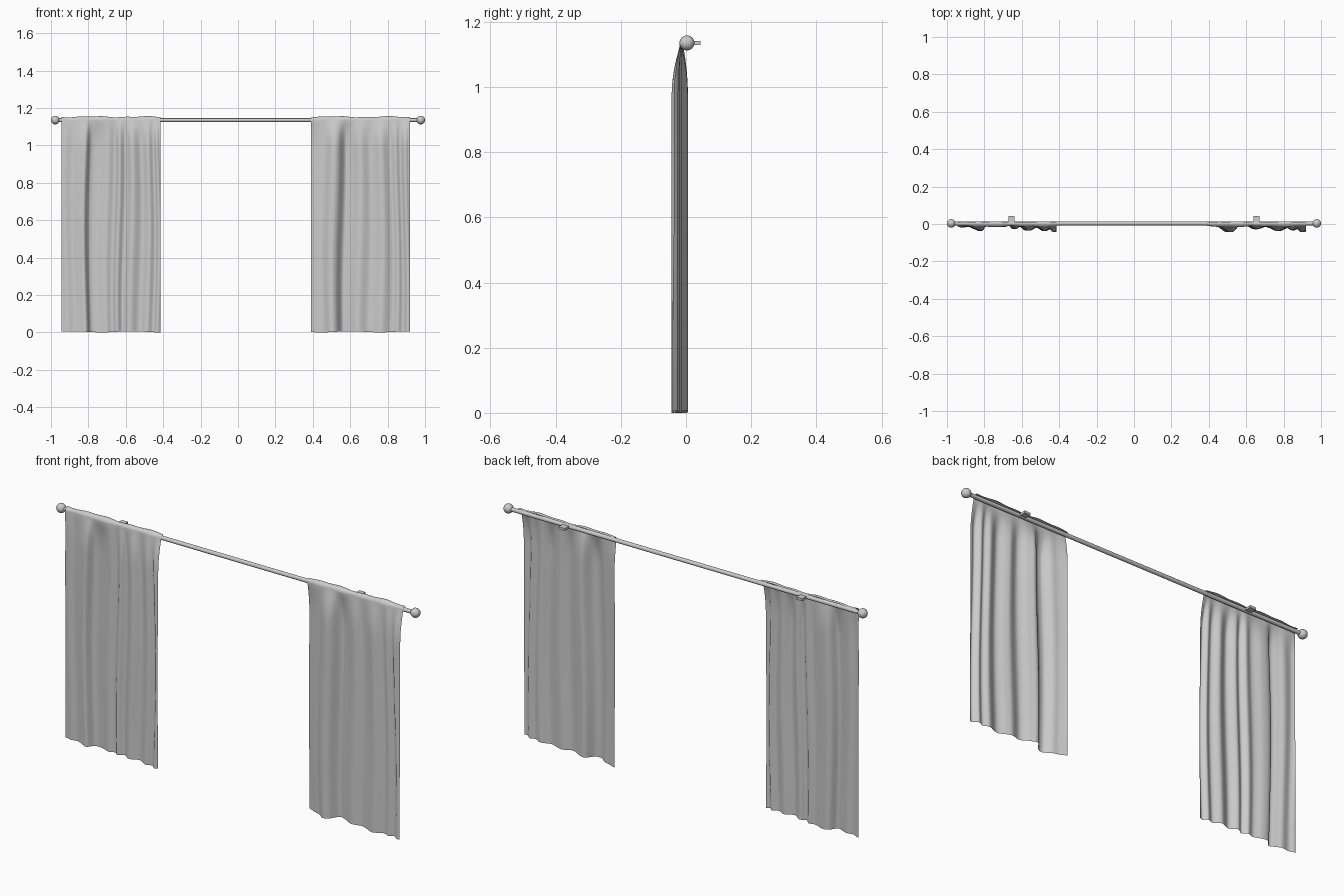
import bpy, bmesh, math
from mathutils import Vector

if "Cube" in bpy.data.objects:
    bpy.data.objects.remove(bpy.data.objects["Cube"])

ROD_Y, ROD_Z, ROD_R = 0.003, 1.135, 0.010


def smooth(obj, angle=40):
    bpy.ops.object.select_all(action='DESELECT')
    obj.select_set(True)
    bpy.context.view_layer.objects.active = obj
    bpy.ops.object.shade_smooth_by_angle(angle=math.radians(angle))


def fold(profile, x):
    """Smooth (Catmull-Rom) depth of the pleats at x."""
    x = min(max(x, profile[0][0]), profile[-1][0])
    i = max(k for k in range(len(profile) - 1) if profile[k][0] <= x)
    p = [profile[min(max(k, 0), len(profile) - 1)] for k in range(i - 1, i + 3)]
    t = (x - p[1][0]) / (p[2][0] - p[1][0])
    m1 = (p[2][1] - p[0][1]) / (p[2][0] - p[0][0]) * (p[2][0] - p[1][0])
    m2 = (p[3][1] - p[1][1]) / (p[3][0] - p[1][0]) * (p[2][0] - p[1][0])
    return ((2*t**3 - 3*t*t + 1) * p[1][1] + (t**3 - 2*t*t + t) * m1
            + (3*t*t - 2*t**3) * p[2][1] + (t**3 - t*t) * m2)


def curtain(name, profile, phase):
    x0, x1 = profile[0][0], profile[-1][0]
    cols, hang, arc = 110, 44, 8
    bm = bmesh.new()
    rows = []
    for j in range(hang + arc + 1):
        row = []
        for i in range(cols + 1):
            x = x0 + (x1 - x0) * i / cols
            wave = 0.0022 * math.sin(23 * x + phase) + 0.0015 * math.sin(51 * x + 2 * phase)
            lip = 0.014 + wave
            # hanging cloth: pleats drift sideways and flatten towards the rod
            z = ROD_Z * min(j / hang, 1)
            drift = 0.008 * math.sin(4 * z + 9 * x + phase)
            y = fold(profile, x + drift)
            y = min(max(y, -0.044), 0.008)
            s = min(max((z - 0.97) / (ROD_Z - 0.97), 0), 1)
            s = s * s
            y = y * (1 - s) + (ROD_Y - lip - 0.003) * s
            if j > hang:
                # turn over the top of the rod
                a = math.radians(180 - 120 * (j - hang) / arc)
                y = ROD_Y + (lip + 0.003) * math.cos(a)
                z = ROD_Z + (lip + 0.004) * math.sin(a)
            if j == 0:
                z = 0.003 + 0.003 * math.sin(20 * x + phase)
            row.append(bm.verts.new((x, y, max(z, 0))))
        rows.append(row)
    for a, b in zip(rows, rows[1:]):
        for i in range(cols):
            bm.faces.new((a[i], a[i + 1], b[i + 1], b[i]))
    mesh = bpy.data.meshes.new(name)
    bm.to_mesh(mesh)
    bm.free()
    obj = bpy.data.objects.new(name, mesh)
    bpy.context.collection.objects.link(obj)
    smooth(obj, 80)


# Curtain panels, described by their pleat cross-sections
curtain("left_curtain", [
    (-.945, -.008), (-.92, -.018), (-.88, -.014), (-.85, -.026), (-.815, -.036),
    (-.79, -.004), (-.75, .000), (-.70, -.016), (-.665, -.008), (-.64, -.028),
    (-.61, -.012), (-.57, -.036), (-.52, -.018), (-.48, -.038), (-.45, -.026),
    (-.43, -.044), (-.415, -.036)], 0.4)
curtain("right_curtain", [
    (.39, .006), (.43, -.010), (.46, -.018), (.50, -.044), (.53, -.036),
    (.565, .004), (.60, -.004), (.65, -.028), (.70, -.014), (.725, -.020),
    (.77, -.038), (.82, -.020), (.85, -.034), (.875, -.024), (.90, -.044),
    (.92, -.036)], 2.1)

# Rod
bpy.ops.mesh.primitive_cylinder_add(vertices=32, radius=ROD_R, depth=1.95,
                                    location=(0, ROD_Y, ROD_Z),
                                    rotation=(0, math.pi / 2, 0))
rod = bpy.context.object
rod.name = "curtain_rod"
smooth(rod)

for side, label in ((-1, "left"), (1, "right")):
    # End balls
    bpy.ops.mesh.primitive_uv_sphere_add(segments=32, ring_count=16, radius=0.023,
                                         location=(side * 0.977, ROD_Y, ROD_Z))
    ball = bpy.context.object
    ball.name = label + "_finial"
    smooth(ball)
    # Wall brackets
    bpy.ops.mesh.primitive_cube_add(size=1, location=(side * 0.655, 0.0245, ROD_Z))
    bracket = bpy.context.object
    bracket.name = label + "_wall_bracket"
    bracket.scale = (0.034, 0.039, 0.012)
